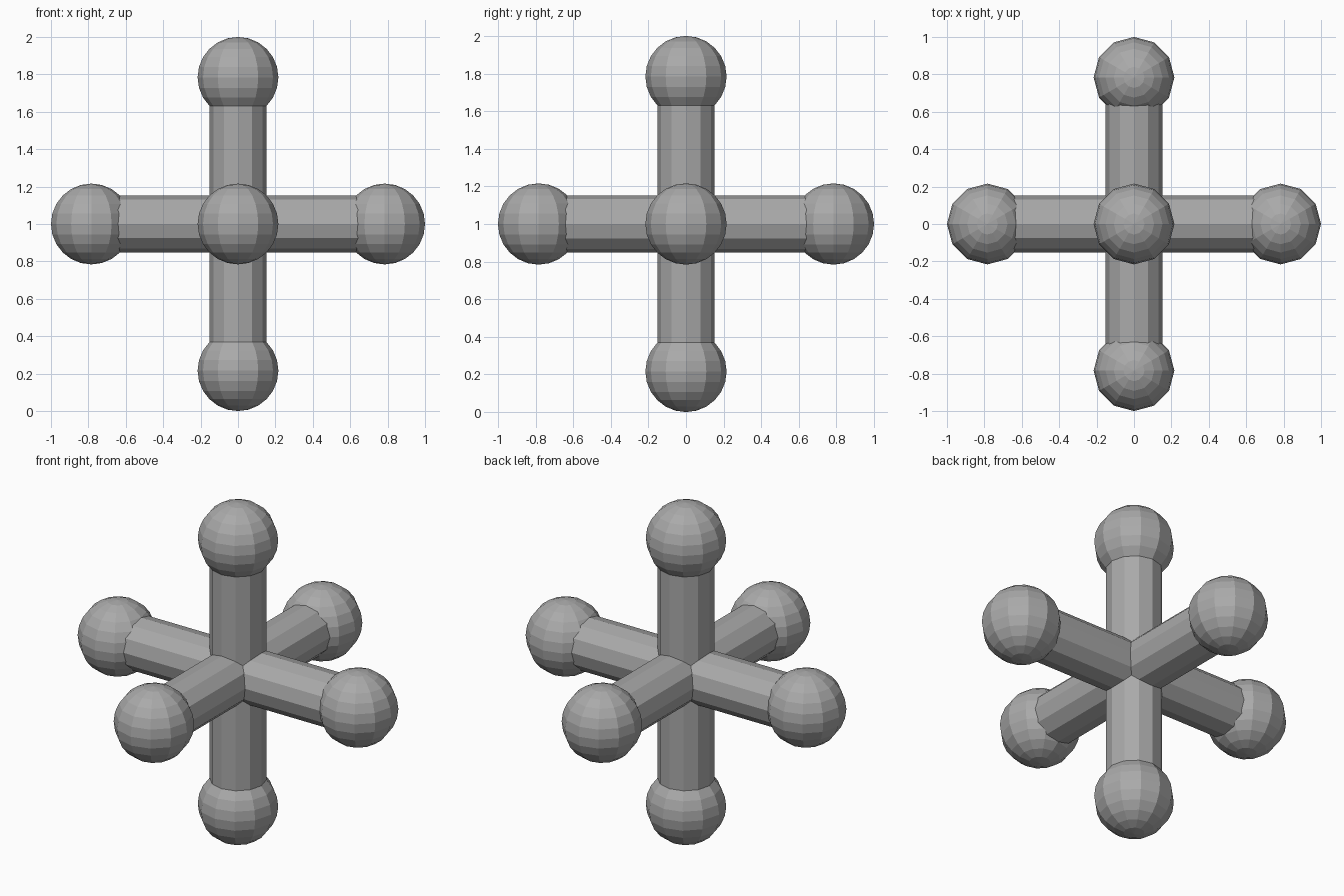
import bpy
from math import pi
from mathutils import Vector

cube = bpy.data.objects.get("Cube")
if cube:
    bpy.data.objects.remove(cube, do_unlink=True)

CENTRE = Vector((0, 0, 1))
BALL_R, BAR_R = 0.216, 0.152
REACH = 1 - BALL_R

grey = bpy.data.materials.new("plain grey")
grey.use_nodes = True
COLOUR = (0.4, 0.4, 0.4, 1)
grey.diffuse_color = COLOUR
grey.node_tree.nodes["Principled BSDF"].inputs["Base Color"].default_value = COLOUR


def finish(name):
    obj = bpy.context.object
    obj.name = name
    obj.data.materials.append(grey)


# Three crossing bars
for name, rotation in (("upright_bar", (0, 0, 0)),
                       ("cross_bar", (0, pi / 2, 0)),
                       ("depth_bar", (pi / 2, 0, 0))):
    bpy.ops.mesh.primitive_cylinder_add(vertices=12, radius=BAR_R, depth=2 * REACH,
                                        location=CENTRE, rotation=rotation)
    finish(name)

# A faceted ball on each bar end, poles upright
for name, direction in (("top_ball", (0, 0, 1)), ("bottom_ball", (0, 0, -1)),
                        ("left_ball", (1, 0, 0)), ("right_ball", (-1, 0, 0)),
                        ("front_ball", (0, -1, 0)), ("back_ball", (0, 1, 0))):
    bpy.ops.mesh.primitive_uv_sphere_add(segments=12, ring_count=12, radius=BALL_R,
                                         location=CENTRE + REACH * Vector(direction))
    finish(name)
